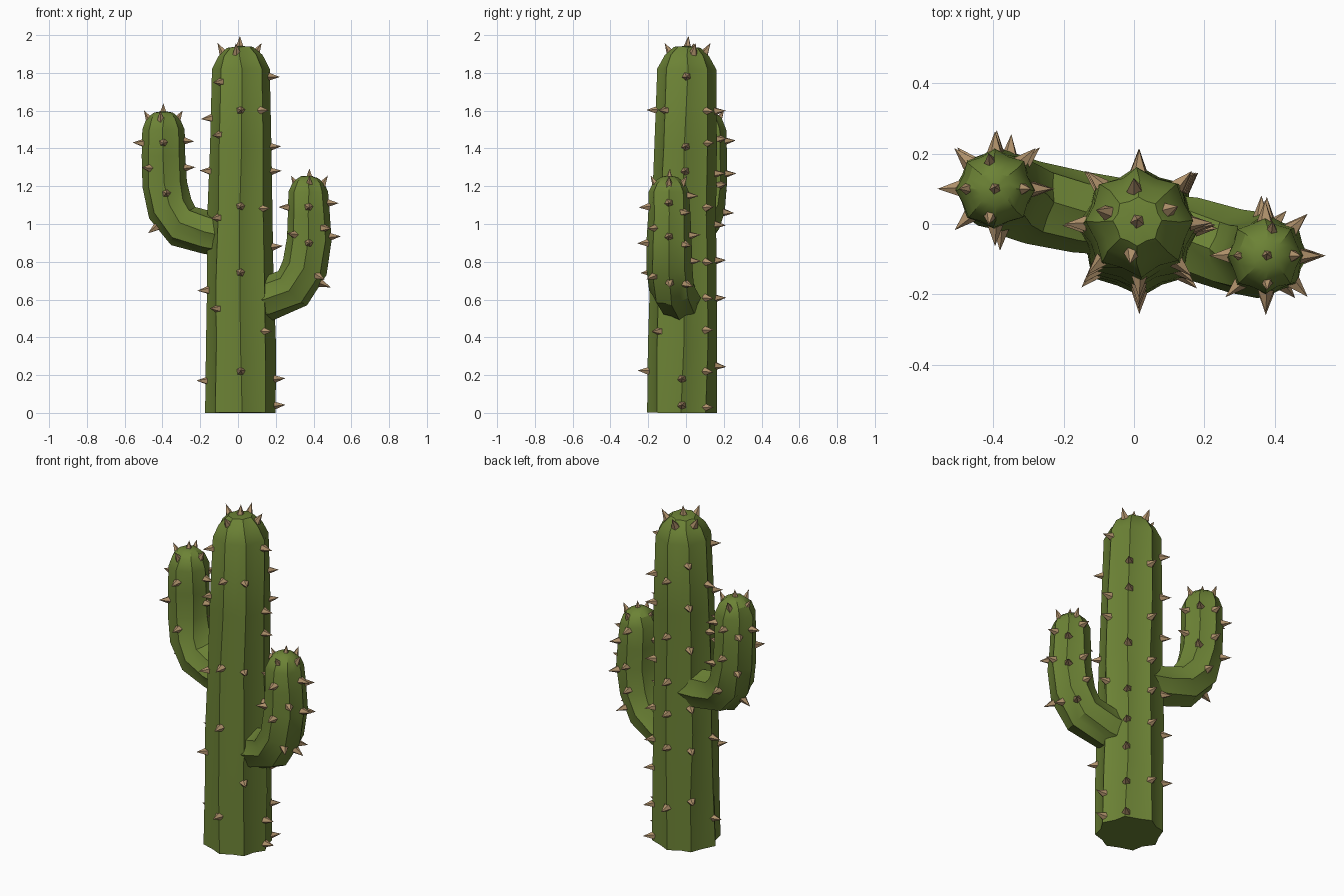
import bpy, bmesh, math, random
from mathutils import Vector

if "Cube" in bpy.data.objects:
    bpy.data.objects.remove(bpy.data.objects["Cube"])

random.seed(4)
RIBS = 8


def material(name, rgb):
    m = bpy.data.materials.new(name)
    m.diffuse_color = (*rgb, 1)
    m.use_nodes = True
    m.node_tree.nodes["Principled BSDF"].inputs["Base Color"].default_value = m.diffuse_color
    return m


GREEN = material("cactus green", (0.150, 0.225, 0.036))
TAN = material("spine tan", (0.44, 0.29, 0.15))


def frames(path):
    """Centre, radius, outward and sideways axes for each path point."""
    out = []
    pts = [Vector(p[:3]) for p in path]
    for i, p in enumerate(pts):
        t = (pts[min(i + 1, len(pts) - 1)] - pts[max(i - 1, 0)]).normalized()
        n = Vector((0, 1, 0))
        n = (n - t * n.dot(t)).normalized()
        out.append((p, path[i][3], n.cross(t), n))
    return out


def finish(bm, name, mat, angle):
    bmesh.ops.recalc_face_normals(bm, faces=bm.faces)
    me = bpy.data.meshes.new(name)
    bm.to_mesh(me)
    bm.free()
    me.materials.append(mat)
    ob = bpy.data.objects.new(name, me)
    bpy.context.collection.objects.link(ob)
    if angle:
        bpy.ops.object.select_all(action='DESELECT')
        ob.select_set(True)
        bpy.context.view_layer.objects.active = ob
        bpy.ops.object.shade_smooth_by_angle(angle=math.radians(angle))


def ribbed_tube(name, path, valley):
    bm = bmesh.new()
    rings = []
    n = RIBS * 2
    for c, r, u, v in frames(path):
        ring = []
        for k in range(n):
            a = 2 * math.pi * k / n + random.uniform(-0.05, 0.05)
            rr = r * (valley if k % 2 else 1) * random.uniform(0.98, 1.02)
            ring.append(bm.verts.new(c + (u * math.cos(a) + v * math.sin(a)) * rr))
        rings.append(ring)
    for a, b in zip(rings, rings[1:]):
        for k in range(n):
            bm.faces.new((a[k], a[(k + 1) % n], b[(k + 1) % n], b[k]))
    bm.faces.new(rings[0])
    tip = bm.verts.new(Vector(path[-1][:3]) + Vector((0, 0, 0.008)))
    for k in range(n):
        bm.faces.new((rings[-1][k], rings[-1][(k + 1) % n], tip))
    finish(bm, name, GREEN, 32)


def add_spine(bm, base, d, length=0.062, r=0.024):
    d = d.normalized()
    x = d.orthogonal().normalized()
    y = d.cross(x)
    s = base - d * 0.012
    ring = [bm.verts.new(s + (x * math.cos(i * math.tau / 5) + y * math.sin(i * math.tau / 5)) * r)
            for i in range(5)]
    tip = bm.verts.new(base + d * (length - 0.012))
    bm.faces.new(ring)
    for i in range(5):
        bm.faces.new((ring[i], ring[(i + 1) % 5], tip))


def spines(name, path, table, crown, top, spread):
    """Spines along the ribs (angle: heights) and a crown of spines on top."""
    bm = bmesh.new()
    fr = frames(path)
    for deg, heights in table.items():
        a = math.radians(deg)
        for z in heights:
            for (c0, r0, u0, v0), (c1, r1, u1, v1) in zip(fr, fr[1:]):
                if c0.z <= z < c1.z:
                    f = (z - c0.z) / (c1.z - c0.z)
                    d = u0.lerp(u1, f) * math.cos(a) + v0.lerp(v1, f) * math.sin(a)
                    d.normalize()
                    p = c0.lerp(c1, f) + d * (r0 + (r1 - r0) * f)
                    add_spine(bm, p, d + Vector((0, 0, random.uniform(-.1, .1))))
    c = Vector(path[-1][:3])
    add_spine(bm, Vector((c.x, c.y, top)), Vector((0, 0.1, 1)), 0.066)
    for deg in crown:
        d = Vector((math.cos(math.radians(deg)), math.sin(math.radians(deg)), 0))
        add_spine(bm, Vector((c.x, c.y, top - 0.03)) + d * spread, d * 0.6 + Vector((0, 0, 1)), 0.066)
    finish(bm, name, TAN, 0)


# Trunk and arm centre lines: x, y, z, radius
trunk = [(.015, -.022, 0, .187), (.015, -.02, .35, .184), (.013, -.015, .7, .178),
         (.013, -.01, 1.05, .172), (.014, -.002, 1.4, .165), (.015, .004, 1.82, .156),
         (.012, .006, 1.89, .118), (.01, .008, 1.935, .07)]
right_arm = [(.03, -.02, .585, .11), (.16, -.04, .605, .115), (.29, -.075, .66, .12),
             (.355, -.09, .77, .122), (.378, -.09, .92, .118), (.375, -.09, 1.05, .112),
             (.372, -.09, 1.17, .107), (.375, -.09, 1.22, .084), (.378, -.09, 1.248, .045)]
left_arm = [(-.03, .02, .93, .11), (-.16, .035, .955, .115), (-.29, .06, .99, .12),
            (-.36, .085, 1.08, .122), (-.388, .1, 1.21, .118), (-.395, .1, 1.36, .115),
            (-.395, .1, 1.5, .112), (-.395, .1, 1.56, .088), (-.395, .1, 1.59, .05)]

ribbed_tube("trunk", trunk, 0.87)
ribbed_tube("right_arm", right_arm, 0.89)
ribbed_tube("left_arm", left_arm, 0.89)

spines("trunk_spines", trunk, {
    0: (.04, .18, .88, 1.28, 1.41, 1.78),
    45: (.03, .22, .44, .61, .8, 1.09, 1.43, 1.6),
    90: (.25, .61, .81, 1.0, 1.27, 1.6),
    135: (.3, .6, .85, 1.2, 1.45, 1.7),
    180: (.17, .65, 1.28, 1.56),
    225: (.55, 1.03, 1.47, 1.75),
    270: (.22, .74, 1.09, 1.6),
    315: (.43, 1.08, 1.6)}, (20, 95, 165, 260), 1.942, .095)
spines("right_arm_spines", right_arm, {
    0: (.74, .94, 1.11), 45: (.72, .9, 1.06), 90: (.8, .94, 1.15),
    180: (1.09,), 225: (.94,), 270: (.9, 1.09), 315: (.76, .98)},
    (0, 80, 180, 270), 1.24, .07)
spines("left_arm_spines", left_arm, {
    0: (1.29, 1.44), 45: (1.2, 1.45), 90: (1.08, 1.27, 1.44),
    135: (1.2, 1.4), 180: (1.05, 1.43), 225: (1.3,), 270: (1.15, 1.43)},
    (0, 100, 180, 260), 1.585, .075)
